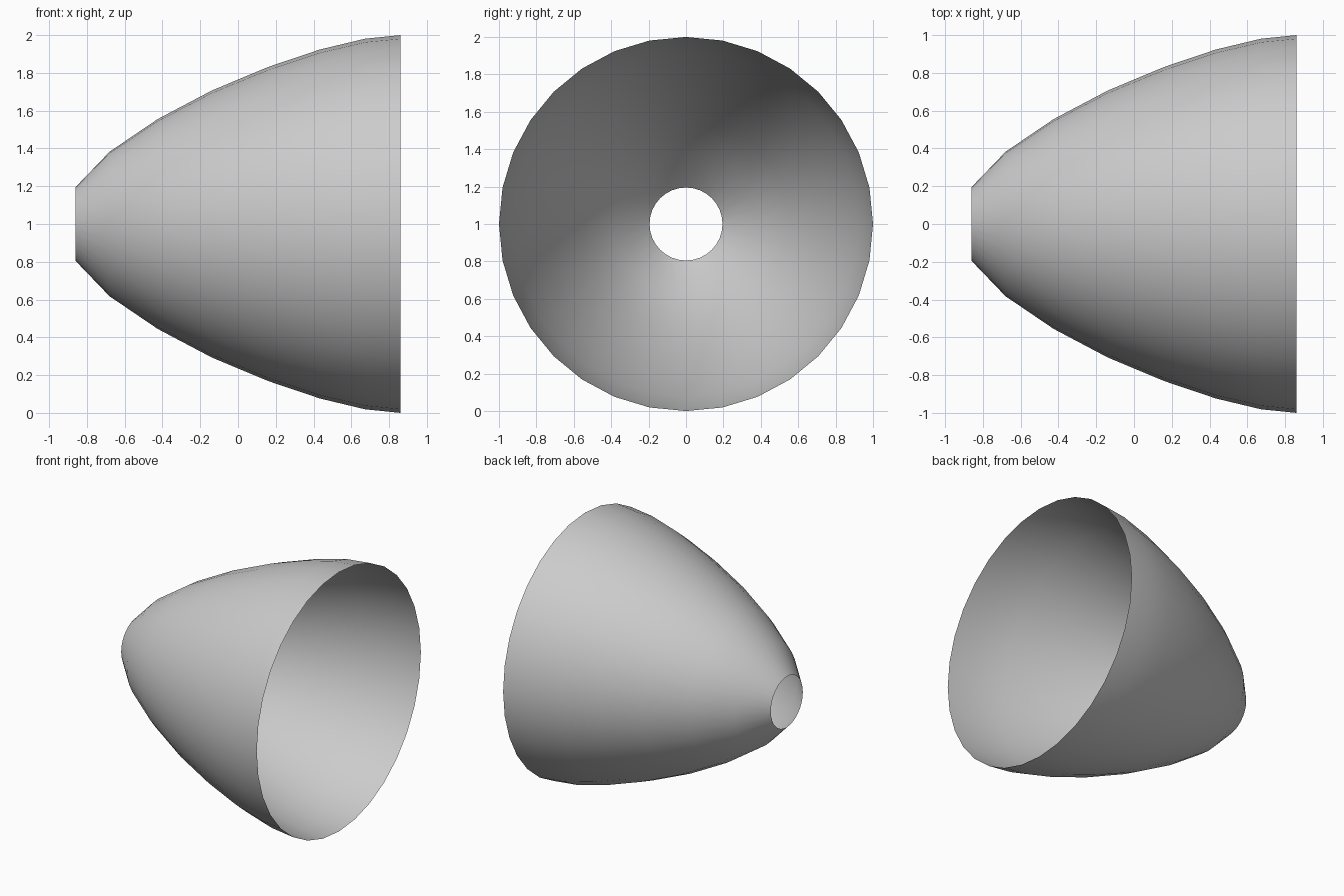
import bpy, bmesh, math

if "Cube" in bpy.data.objects:
    bpy.data.objects.remove(bpy.data.objects["Cube"])

SIDES = 32
# Position along x of each ring; radii follow a quarter sine
RING_X = [-0.86, -0.68, -0.425, -0.138, 0.16, 0.434, 0.672, 0.86]

# Open flared shell, one thin surface around the x axis
bm = bmesh.new()
rings = []
for k, x in enumerate(RING_X, start=1):
    r = math.sin(math.radians(11.25 * k))
    rings.append([bm.verts.new((x, r * math.cos(a), 1 + r * math.sin(a)))
                  for a in (2 * math.pi * i / SIDES for i in range(SIDES))])

# Skin between neighbouring rings, facing outward
for a, b in zip(rings, rings[1:]):
    for i in range(SIDES):
        j = (i + 1) % SIDES
        face = bm.faces.new((a[i], b[i], b[j], a[j]))
        face.smooth = True
        face.normal_update()
        c = face.calc_center_median()
        if face.normal.y * c.y + face.normal.z * (c.z - 1) < 0:
            face.normal_flip()

mesh = bpy.data.meshes.new("reflector_shell")
bm.to_mesh(mesh)
bm.free()
shell = bpy.data.objects.new("reflector_shell", mesh)
bpy.context.collection.objects.link(shell)
